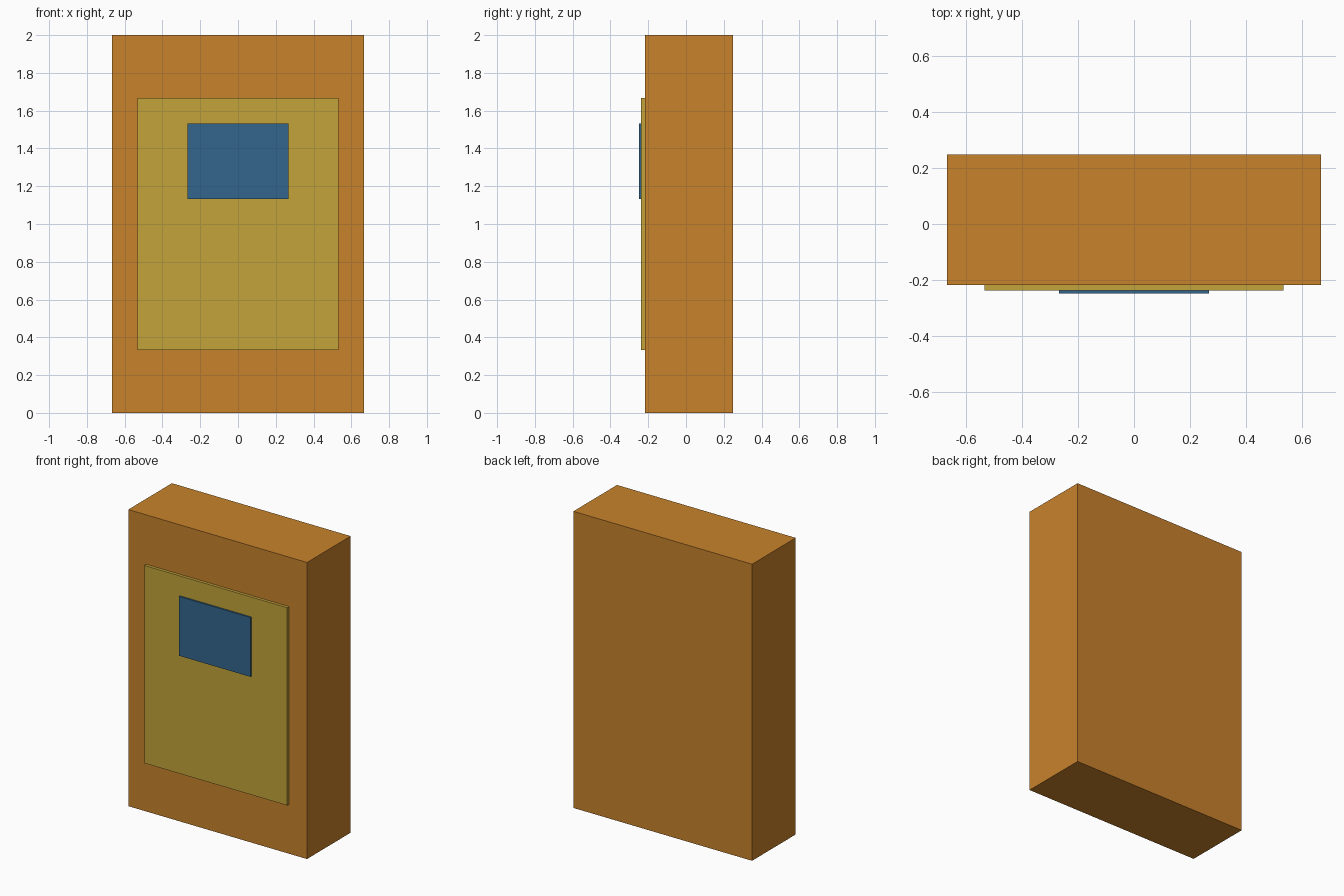
import bpy

if "Cube" in bpy.data.objects:
    bpy.data.objects.remove(bpy.data.objects["Cube"])


def material(name, rgb):
    m = bpy.data.materials.new(name)
    m.diffuse_color = (*rgb, 1.0)
    m.use_nodes = True
    m.node_tree.nodes["Principled BSDF"].inputs["Base Color"].default_value = m.diffuse_color
    return m


def box(name, x, y, z, mat):
    """Box symmetric in x (half width), spanning the y and z ranges."""
    bpy.ops.mesh.primitive_cube_add(size=1)
    ob = bpy.context.object
    ob.name = name
    size = (2 * x, y[1] - y[0], z[1] - z[0])
    centre = (0, sum(y) / 2, sum(z) / 2)
    for v in ob.data.vertices:
        v.co = [c + p * s for c, p, s in zip(centre, v.co, size)]
    ob.data.materials.append(mat)
    return ob


orange = material("orange", (0.578, 0.223, 0.025))
yellow = material("mustard yellow", (0.552, 0.371, 0.042))
blue = material("steel blue", (0.034, 0.133, 0.270))

# Main slab
box("body", 0.6667, (-0.217, 0.248), (0.0, 2.0), orange)
# Raised front plate
box("front_panel", 0.5333, (-0.237, -0.217), (0.3333, 1.6667), yellow)
# Small plate on the panel
box("screen", 0.2667, (-0.248, -0.237), (1.1333, 1.5333), blue)
